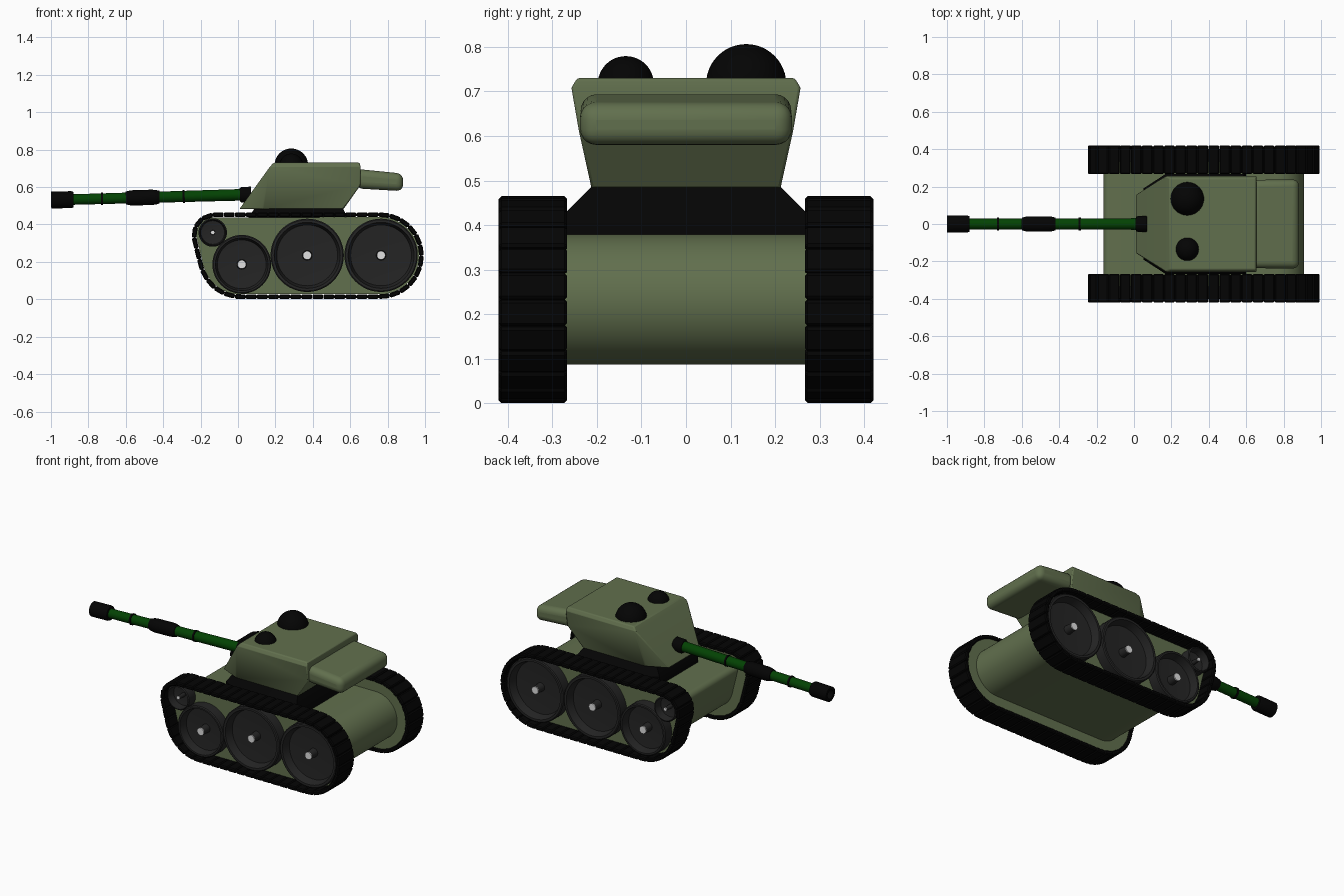
import bpy, bmesh, math
from mathutils import Vector, Matrix

if "Cube" in bpy.data.objects:
    bpy.data.objects.remove(bpy.data.objects["Cube"])


def material(name, rgb):
    m = bpy.data.materials.new(name)
    m.diffuse_color = (*rgb, 1)
    m.use_nodes = True
    m.node_tree.nodes["Principled BSDF"].inputs["Base Color"].default_value = m.diffuse_color
    return m


OLIVE = material("olive green", (0.12, 0.16, 0.075))
DEEP = material("deep green", (0.001, 0.055, 0.001))
BLACK = material("black", (0.0012, 0.0012, 0.0012))
GREY = material("dark grey", (0.018, 0.018, 0.018))
LIGHT = material("light grey", (0.75, 0.75, 0.75))


def finish(name, bm, mat, bevel=0, segments=2, angle=35):
    bmesh.ops.recalc_face_normals(bm, faces=bm.faces)
    me = bpy.data.meshes.new(name)
    bm.to_mesh(me)
    bm.free()
    ob = bpy.data.objects.new(name, me)
    bpy.context.collection.objects.link(ob)
    me.materials.append(mat)
    if bevel:
        b = ob.modifiers.new("bevel", 'BEVEL')
        b.width, b.segments = bevel, segments
        b.limit_method = 'ANGLE'
        b.angle_limit = math.radians(25)
    bpy.ops.object.select_all(action='DESELECT')
    bpy.context.view_layer.objects.active = ob
    ob.select_set(True)
    bpy.ops.object.shade_smooth_by_angle(angle=math.radians(angle))
    return ob


def solid(name, half, mat, **kw):
    """Convex solid from points given on one side, mirrored in y."""
    bm = bmesh.new()
    for x, y, z in half:
        bm.verts.new((x, y, z))
        bm.verts.new((x, -y, z))
    bmesh.ops.convex_hull(bm, input=bm.verts)
    bmesh.ops.dissolve_limit(bm, angle_limit=0.02, verts=bm.verts, edges=bm.edges)
    return finish(name, bm, mat, **kw)


def lathe(name, profile, origin, direction, mat, n=32):
    """Revolve (radius, distance) pairs about a direction."""
    bm = bmesh.new()
    rot = Vector(direction).to_track_quat('Z', 'Y')
    rings = []
    for r, t in profile:
        if r == 0:
            rings.append([bm.verts.new(rot @ Vector((0, 0, t)) + Vector(origin))] * n)
        else:
            rings.append([bm.verts.new(rot @ Vector((r * math.cos(a), r * math.sin(a), t)) + Vector(origin))
                          for a in (2 * math.pi * i / n for i in range(n))])
    for a, b in zip(rings, rings[1:]):
        for i in range(n):
            j = (i + 1) % n
            bm.faces.new(list(dict.fromkeys((a[i], a[j], b[j], b[i]))))
    return finish(name, bm, mat)


# Outline shared by tracks, side panels and hull: belt around three circles
CIRCLES = [(-0.13, 0.345, 0.118), (0.012, 0.23, 0.228), (0.762, 0.233, 0.231)]


def belt(offset, n=120):
    pts = []
    for i in range(n):
        a = 2 * math.pi * i / n
        c, s = math.cos(a), math.sin(a)
        x, z, r = max(CIRCLES, key=lambda k: k[0] * c + k[1] * s + k[2])
        pts.append(Vector((x + (r - offset) * c, 0, z + (r - offset) * s)))
    return pts


def slab(name, pts, y0, y1, mat):
    bm = bmesh.new()
    rows = [[bm.verts.new((p.x, y, p.z)) for p in pts] for y in (y0, y1)]
    bm.faces.new(rows[0])
    bm.faces.new(rows[1])
    for i in range(len(pts)):
        j = (i + 1) % len(pts)
        bm.faces.new((rows[0][i], rows[0][j], rows[1][j], rows[1][i]))
    return finish(name, bm, mat)


def along(pts, d):
    for i, p in enumerate(pts):
        q = pts[(i + 1) % len(pts)]
        length = (q - p).length
        if d <= length:
            return p.lerp(q, d / length)
        d -= length
    return pts[0].copy()


# Hull
slab("hull", belt(0.085), -0.28, 0.28, OLIVE)

# Running gear on both sides
WHEELS = [(0.02, 0.187, 0.157), (0.37, 0.235, 0.196), (0.765, 0.235, 0.196), (-0.135, 0.357, 0.076)]
LINKS = 50
for side, s in (("right", -1), ("left", 1)):
    slab("side_panel_" + side, belt(0.025), s * 0.275, s * 0.335, OLIVE)
    # track links
    path = belt(0.0115)
    total = sum((path[i] - path[i - 1]).length for i in range(len(path)))
    pitch = total / LINKS
    bm = bmesh.new()
    for k in range(LINKS):
        a = along(path, k * pitch)
        b = along(path, (k + 1) * pitch - 1e-5)
        d = (b - a).normalized()
        m = Matrix((d, (0, 1, 0), d.cross(Vector((0, 1, 0))))).transposed().to_4x4()
        m.translation = (a + b) / 2 + Vector((0, s * 0.3435, 0))
        bmesh.ops.create_cube(bm, size=1, matrix=m @ Matrix.Diagonal((pitch * 0.99, 0.153, 0.025, 1)))
    bmesh.ops.bevel(bm, geom=bm.edges[:], offset=0.006, segments=1, affect='EDGES')
    finish("track_" + side, bm, BLACK, angle=20)
    # deep dished wheels with long capped hubs
    for i, (x, z, r) in enumerate(WHEELS):
        o, d = (x, 0, z), (0, s, 0)
        h = 0.023 if r > 0.1 else 0.011
        lathe(f"wheel_{side}_{i}", [(0, 0.32), (r, 0.32), (r, 0.397), (r - 0.006, 0.402), (0.9 * r, 0.402),
                                    (0.83 * r, 0.352), (0, 0.34)], o, d, GREY, 48)
        lathe(f"hub_{side}_{i}", [(0, 0.33), (h * 1.2, 0.33), (h, 0.395), (0, 0.395)], o, d, GREY, 20)
        lathe(f"hub_cap_{side}_{i}", [(0, 0.39), (h, 0.39), (h, 0.4), (0, 0.4)], o, d, LIGHT, 20)

# Turret base, narrowing to the front like the turret floor
solid("turret_base", [(x, y, z) for x, y, z in (
    (0.05, 0.19, 0.37), (0.17, 0.268, 0.37), (0.60, 0.268, 0.37),
    (0.05, 0.19, 0.43), (0.17, 0.268, 0.43), (0.59, 0.268, 0.43),
    (0.09, 0.165, 0.488), (0.17, 0.21, 0.488), (0.56, 0.21, 0.488))], BLACK)

# Turret
solid("turret", [(0.008, 0.155, 0.483), (0.13, 0.212, 0.483), (0.565, 0.212, 0.483),
                 (0.655, 0.24, 0.61), (0.17, 0.257, 0.708), (0.655, 0.257, 0.708),
                 (0.19, 0.244, 0.73), (0.65, 0.244, 0.73)], OLIVE, bevel=0.006)

# Rear stowage box
solid("rear_box", [(0.63, 0.236, 0.593), (0.63, 0.236, 0.697), (0.883, 0.238, 0.578), (0.883, 0.238, 0.672)],
      OLIVE, bevel=0.036, segments=5)

# Roof hatch domes
for name, y, r in (("large_dome", 0.135, 0.09), ("small_dome", -0.135, 0.063)):
    prof = [(r * math.cos(a), r * math.sin(a)) for a in (math.pi / 2 * i / 12 for i in range(12))]
    lathe(name, [(0, 0)] + prof + [(0, r)], (0.285, y, 0.716), (0, 0, 1), BLACK, 40)

# Gun: distance measured from the turret towards the muzzle
start, axis = (0.07, 0, 0.56), (-1.07, 0, -0.03)
lathe("barrel", [(0, 0), (0.031, 0), (0.028, 1.0), (0, 1.0)], start, axis, DEEP)
lathe("gun_mount", [(0, 0), (0.042, 0), (0.042, 0.05), (0.036, 0.06), (0, 0.06)], start, axis, BLACK)
for i, t in enumerate((0.355, 0.792)):
    lathe(f"barrel_ring_{i}", [(0, t), (0.034, t), (0.034, t + 0.011), (0, t + 0.011)], start, axis, BLACK)
lathe("barrel_sleeve", [(0, 0.49), (0.034, 0.49), (0.039, 0.51), (0.041, 0.53), (0.041, 0.63),
                        (0.039, 0.65), (0.034, 0.67), (0, 0.67)], start, axis, BLACK)
lathe("muzzle", [(0, 0.95), (0.041, 0.95), (0.045, 0.96), (0.045, 1.07), (0.028, 1.07), (0.028, 1.02), (0, 1.02)],
      start, axis, BLACK)
